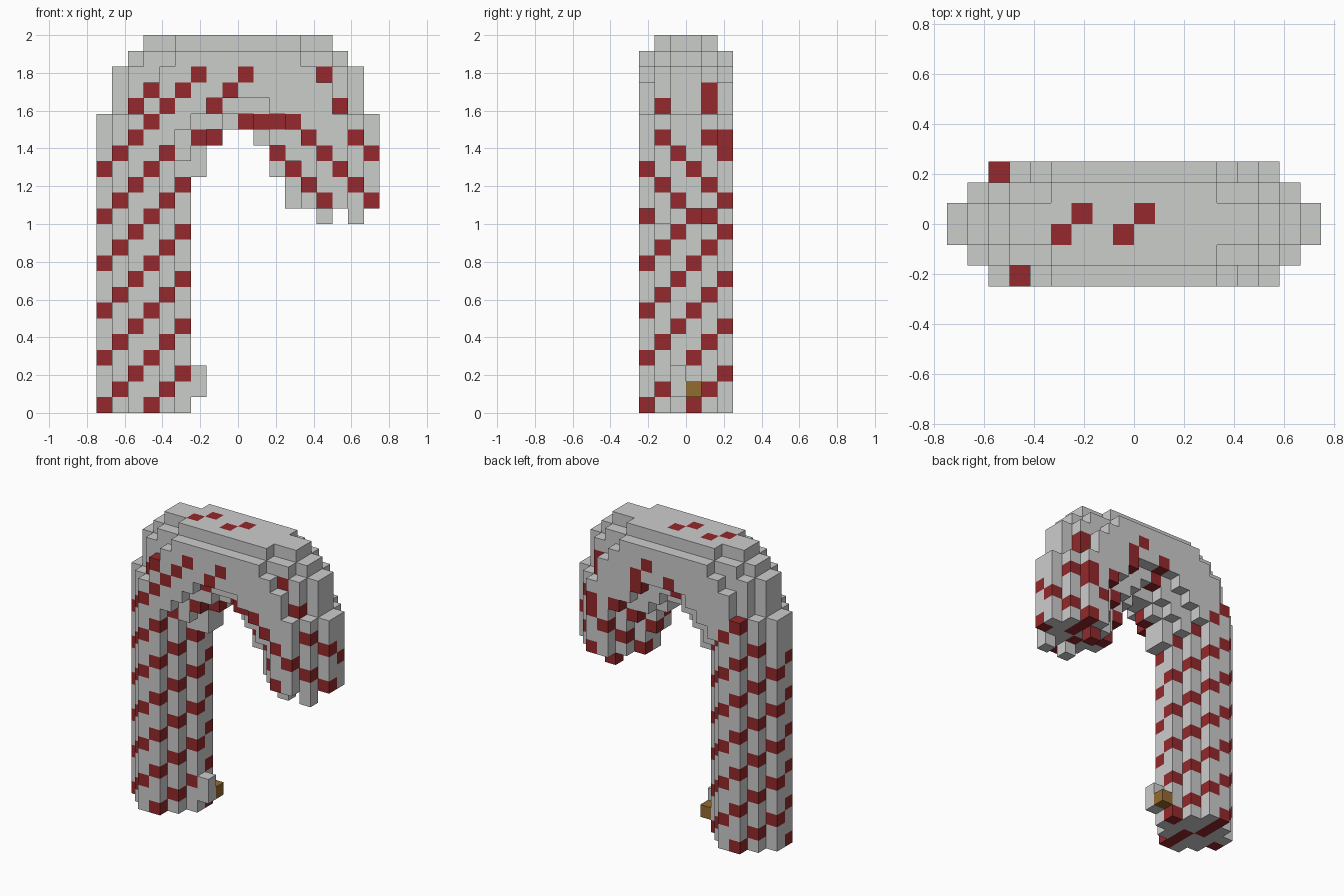
import bpy
import bmesh
from mathutils import Vector

if "Cube" in bpy.data.objects:
    bpy.data.objects.remove(bpy.data.objects["Cube"], do_unlink=True)

CELL = 1 / 12
ORIGIN = Vector((-9, -3, 0)) * CELL
ARCH_START = 15


def make_material(name, color):
    material = bpy.data.materials.new(name)
    material.use_nodes = True
    material.diffuse_color = color
    material.node_tree.nodes["Principled BSDF"].inputs["Base Color"].default_value = color
    return material


WHITE = make_material("sugar_white", (0.60, 0.61, 0.60, 1))
RED = make_material("stripe_red", (0.30, 0.022, 0.025, 1))
GOLD = make_material("gold", (0.30, 0.15, 0.03, 1))

# Half profiles of the arch for each depth layer, mirrored across the width.
# Each layer is (first column, top heights, undersides from the inner side of the leg).
LAYERS = {
    "core": (0, [19, 22, 23] + [24] * 6, {6: 15, 7: 17, 8: 18}),
    "middle": (1, [19, 22, 23, 23] + [24] * 4, {5: 16, 6: 17, 7: 18, 8: 19}),
    "outer": (2, [19, 21, 22] + [23] * 4, {4: 17, 5: 18, 6: 19, 7: 20, 8: 20}),
}
LAYER_AT_DEPTH = ["outer", "middle", "core", "core", "middle", "outer"]
TIP_BOTTOM = 13


def fill_cane():
    cells = {}
    for j, layer in enumerate(LAYER_AT_DEPTH):
        first, tops, undersides = LAYERS[layer]
        for step, top in enumerate(tops):
            left = first + step
            for column, leg_bottom in ((left, 0), (17 - left, TIP_BOTTOM)):
                for k in range(undersides.get(left, leg_bottom), top):
                    if k >= ARCH_START:
                        part = "arch"
                    else:
                        part = "shaft" if column < 9 else "hook_tip"
                    cells[column, j, k] = part
    # Uneven drips under the tip
    for column, depth in ((14, 1), (16, 1), (14, 4)):
        cells[column, depth, TIP_BOTTOM - 1] = "hook_tip"
    # Small knobs at the foot
    for k in (1, 2):
        cells[6, 2, k] = "foot_knob"
    cells[6, 3, 1] = "gold_knob"
    return cells


# Stripe patches on the arch, given as column and height
FRONT_PATCHES = {(2, 17), (3, 18), (2, 19), (4, 19), (3, 20), (5, 20), (6, 21),
                 (7, 19), (8, 20), (9, 21), (4, 16), (6, 17), (7, 17),
                 (9, 18), (10, 18), (11, 18), (12, 18), (15, 19), (14, 21)}
BACK_PATCHES = {(2, 18), (3, 17), (8, 19), (8, 20), (10, 21), (11, 19), (11, 20),
                (15, 19), (15, 20), (15, 17)}
TOP_PATCHES = {(5, 2), (6, 3), (8, 2), (9, 3)}


def is_red(i, j, k):
    front = j < 3
    if k == 23:
        return (i, j) in TOP_PATCHES
    if (i, k) in (FRONT_PATCHES if front else BACK_PATCHES):
        return True
    # Rising helix on the shaft, falling helix on the tip
    if i < 6 and k < 17:
        return (k - i if front else k + i - 5) % 3 == 0
    if i > 10 and k < 18:
        return (k + i if front else k - i - 1) % 3 == 0
    return False


def build_part(name, cells):
    bm = bmesh.new()
    for cell, part in cells.items():
        if part != name:
            continue
        for axis in range(3):
            for sign in (-1, 1):
                neighbour = list(cell)
                neighbour[axis] += sign
                if tuple(neighbour) in cells:
                    continue
                normal = Vector((0, 0, 0))
                normal[axis] = sign
                across = Vector((0, 0, 0))
                across[(axis + 1) % 3] = 1
                up = normal.cross(across)
                center = Vector(cell) + Vector((0.5, 0.5, 0.5)) + normal / 2
                corners = [center + (across * a + up * b) / 2
                           for a, b in ((-1, -1), (1, -1), (1, 1), (-1, 1))]
                face = bm.faces.new([bm.verts.new(ORIGIN + c * CELL) for c in corners])
                if part == "gold_knob":
                    face.material_index = 2
                elif part != "foot_knob" and is_red(*cell):
                    face.material_index = 1
    bmesh.ops.remove_doubles(bm, verts=bm.verts, dist=CELL / 100)
    # Merge flat areas of one colour into large faces
    bmesh.ops.dissolve_limit(bm, angle_limit=0.01, verts=bm.verts, edges=bm.edges,
                             delimit={"MATERIAL"})
    mesh = bpy.data.meshes.new(name)
    bm.to_mesh(mesh)
    bm.free()
    for material in (WHITE, RED, GOLD):
        mesh.materials.append(material)
    bpy.context.collection.objects.link(bpy.data.objects.new(name, mesh))


cane = fill_cane()
for part_name in ("shaft", "arch", "hook_tip", "foot_knob", "gold_knob"):
    build_part(part_name, cane)
